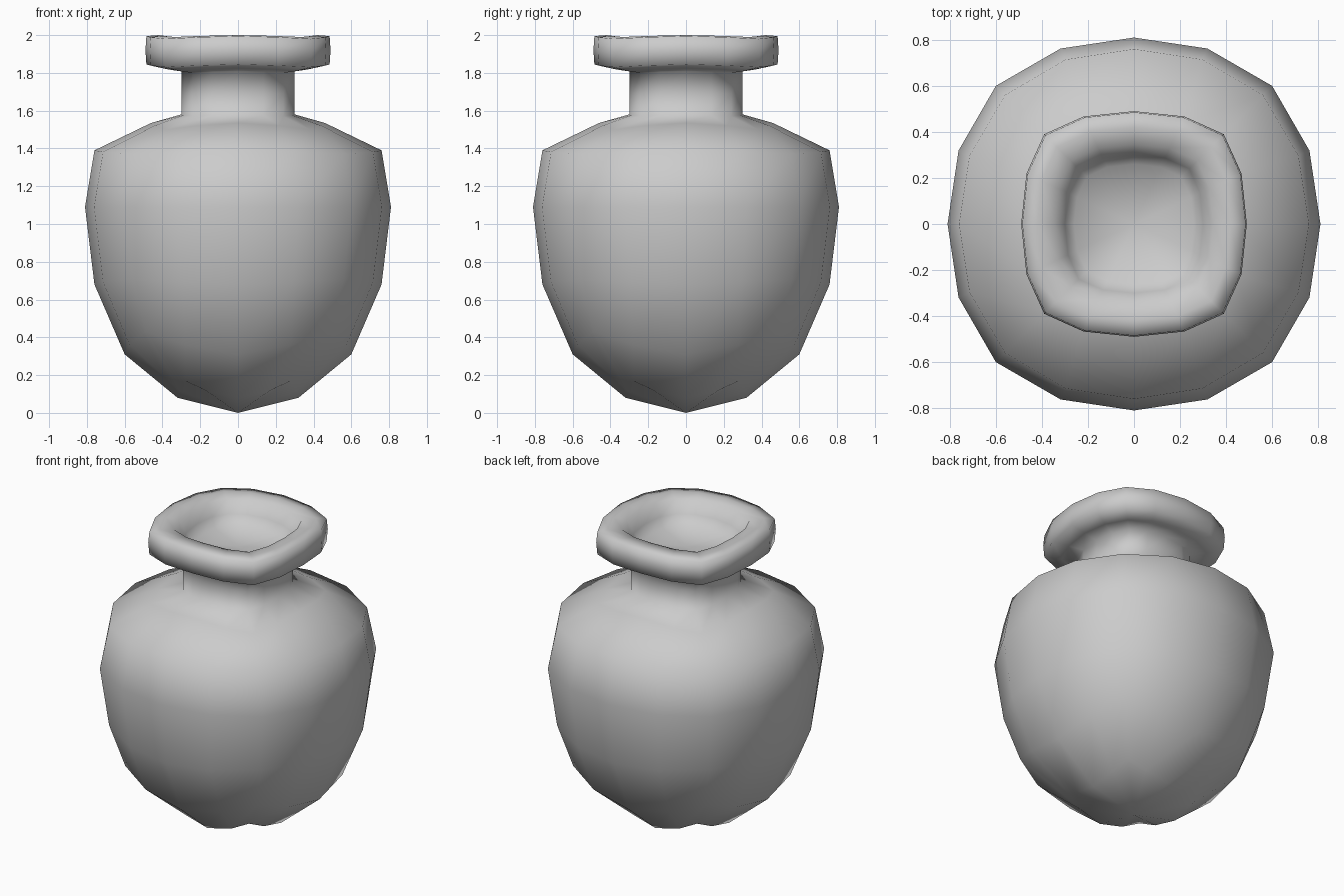
import bpy, bmesh, math

if "Cube" in bpy.data.objects:
    bpy.data.objects.remove(bpy.data.objects["Cube"])

# Vase profile, bottom to lip to inner floor:
# (side half-width, side height, corner half-width, corner height)
PROFILE = [
    (0.32, 0.08, 0.28, 0.17),
    (0.60, 0.31, 0.49, 0.43),
    (0.76, 0.68, 0.56, 0.71),
    (0.81, 1.09, 0.60, 1.09),
    (0.76, 1.39, 0.56, 1.37),
    (0.46, 1.535, 0.38, 1.50),
    (0.30, 1.58, 0.24, 1.57),
    (0.30, 1.69, 0.24, 1.69),
    (0.30, 1.81, 0.24, 1.80),
    (0.39, 1.825, 0.31, 1.81),
    (0.485, 1.845, 0.385, 1.83),
    (0.49, 1.92, 0.39, 1.91),
    (0.485, 1.995, 0.385, 1.98),
    (0.42, 2.00, 0.335, 1.99),
    (0.345, 1.99, 0.275, 1.98),
    (0.30, 1.91, 0.24, 1.90),
    (0.26, 1.85, 0.205, 1.845),
]


def ring(bm, side, z_side, corner, z_corner):
    """16 points around a rounded square: side, quarter, corner, quarter..."""
    diag = corner * math.sqrt(2)
    square = diag / side - 1
    off = math.radians(22.5 + 30 * max(0, square - 0.04))
    verts = []
    for i in range(16):
        k = i % 4
        base = (i // 4) * math.pi / 2
        angle = base + (0, off, math.pi / 4, math.pi / 2 - off)[k]
        t = (0, 0.42, 1, 0.42)[k]
        r = side + (diag - side) * t
        z = z_side + (z_corner - z_side) * t
        verts.append(bm.verts.new((r * math.cos(angle), r * math.sin(angle), z)))
    return verts


bm = bmesh.new()
rings = [ring(bm, *p) for p in PROFILE]

# walls
for a, b in zip(rings, rings[1:]):
    for i in range(16):
        j = (i + 1) % 16
        bm.faces.new((a[i], a[j], b[j], b[i]))

# underside and inner floor
for loop, z in ((rings[0], 0.0), (rings[-1], 1.84)):
    centre = bm.verts.new((0, 0, z))
    for i in range(16):
        bm.faces.new((loop[i], loop[(i + 1) % 16], centre))

bmesh.ops.recalc_face_normals(bm, faces=bm.faces)
for f in bm.faces:
    f.smooth = True

mesh = bpy.data.meshes.new("vase")
bm.to_mesh(mesh)
bm.free()
bpy.context.collection.objects.link(bpy.data.objects.new("vase", mesh))
